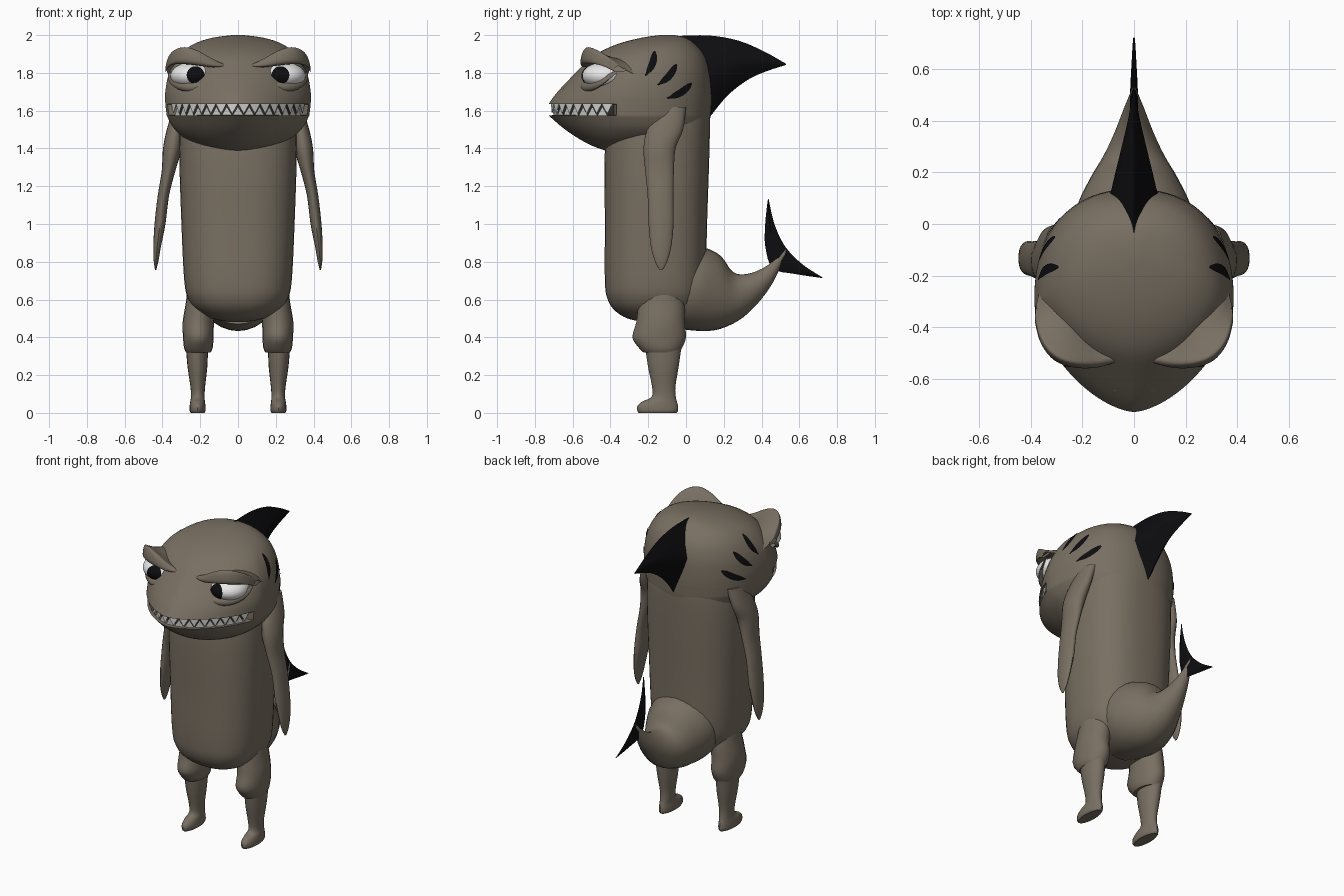
import bpy, bmesh, math
from mathutils import Vector
from mathutils.bvhtree import BVHTree

if "Cube" in bpy.data.objects:
    bpy.data.objects.remove(bpy.data.objects["Cube"])


def material(name, rgb):
    m = bpy.data.materials.new(name)
    m.diffuse_color = (*rgb, 1)
    m.use_nodes = True
    m.node_tree.nodes["Principled BSDF"].inputs["Base Color"].default_value = m.diffuse_color
    return m


SKIN = material("taupe skin", (0.19, 0.16, 0.122))
BLACK = material("fin black", (0.004, 0.004, 0.005))
WHITE = material("eye white", (0.8, 0.8, 0.8))
TEETH = material("tooth grey white", (0.62, 0.62, 0.60))
MOUTH = material("mouth dark", (0.03, 0.027, 0.025))


def mesh_object(name, verts, faces, mats, angle=40):
    bm = bmesh.new()
    vs = [bm.verts.new(v) for v in verts]
    for f in faces:
        bm.faces.new([vs[i] for i in f])
    bmesh.ops.recalc_face_normals(bm, faces=bm.faces)
    me = bpy.data.meshes.new(name)
    bm.to_mesh(me)
    bm.free()
    for m in mats:
        me.materials.append(m)
    for p in me.polygons:
        p.use_smooth = True
    me.set_sharp_from_angle(angle=math.radians(angle))
    ob = bpy.data.objects.new(name, me)
    bpy.context.collection.objects.link(ob)
    return ob


def loft(name, rings, mats, caps=True, closed=True, angle=40):
    n = len(rings[0])
    verts = [p for r in rings for p in r]
    faces = []
    for k in range(len(rings) - 1):
        for i in range(n if closed else n - 1):
            j = (i + 1) % n
            faces.append((k * n + i, k * n + j, (k + 1) * n + j, (k + 1) * n + i))
    if caps:
        faces += [tuple(range(n)), tuple(range((len(rings) - 1) * n, len(rings) * n))]
    return mesh_object(name, verts, faces, mats, angle)


def smooth(rows, k=4):
    """Catmull-Rom resampling of rows of numbers."""
    out = []
    for i in range(len(rows) - 1):
        a, b, c, d = rows[max(i - 1, 0)], rows[i], rows[i + 1], rows[min(i + 2, len(rows) - 1)]
        for s in range(k):
            t = s / k
            out.append([q + 0.5 * t * (r - p + t * (2 * p - 5 * q + 4 * r - w + t * (3 * (q - r) + w - p)))
                        for p, q, r, w in zip(a, b, c, d)])
    return out + [list(rows[-1])]


def outline(z, yf, yb, w, yc, nf, nb, seg):
    """Horizontal ring with its own front and back roundness."""
    ring = []
    for i in range(seg):
        a = 2 * math.pi * (i + 0.5) / seg
        c, s = math.cos(a), math.sin(a)
        e = 2 / (nf if s < 0 else nb)
        x = w * math.copysign(abs(c) ** e, c)
        y = yc + ((yb - yc) * s ** e if s > 0 else -(yc - yf) * (-s) ** e)
        ring.append((x, y, z))
    return ring


def limb(name, rows, sx, seg=20):
    """Vertical limb from rows of z, x, y, radius x, radius y."""
    rings = [[(sx * (x + rx * math.cos(2 * math.pi * i / seg)), y + ry * math.sin(2 * math.pi * i / seg), z)
              for i in range(seg)] for z, x, y, rx, ry in rows]
    return loft(name, rings, [SKIN])


# Body
body = smooth([(1.72, -.36, .10, .27), (1.60, -.40, .125, .30), (1.40, -.43, .125, .312), (1.0, -.43, .112, .30),
               (.70, -.43, .105, .285), (.60, -.415, .09, .262), (.54, -.375, .06, .215), (.50, -.31, .0, .14),
               (.48, -.22, -.08, .04)])
loft("body", [outline(z, f, b, w, -.16, 2.5, 2.5, 48) for z, f, b, w in body], [SKIN])

# Head with a mouth groove around the snout
upper = smooth([(2.0, -.14, -.06, .03, -.1, 2), (1.985, -.24, .0, .14, -.13, 2), (1.95, -.37, .05, .24, -.18, 2),
                (1.89, -.49, .10, .315, -.24, 1.85), (1.80, -.585, .128, .365, -.28, 1.65),
                (1.70, -.68, .135, .385, -.3, 1.6), (1.635, -.728, .135, .385, -.3, 1.6)])
lower = smooth([(1.575, -.728, .13, .378, -.3, 1.6), (1.50, -.64, .12, .335, -.28, 1.7),
                (1.43, -.53, .09, .245, -.27, 1.9), (1.39, -.43, .02, .13, -.27, 2), (1.378, -.36, -.2, .03, -.28, 2)])


def head_ring(r):
    return outline(*r[:5], r[5], 2.3, 96)


def inset(ring, z, s):
    return [(x * s, -.3 + (y + .3) * s, z) if y < -.38 else (x, y, z) for x, y, _ in ring]


top_lip, low_lip = head_ring(upper[-1]), head_ring(lower[0])
rings = [head_ring(r) for r in upper] + [inset(top_lip, 1.633, .88), inset(low_lip, 1.577, .88)]
rings += [head_ring(r) for r in lower]
head = loft("head", rings, [SKIN, MOUTH])
for p in head.data.polygons:
    if 1.58 < p.center.z < 1.63 and p.center.y < -.38:
        p.material_index = 1
head_tree = BVHTree.FromPolygons([v.co for v in head.data.vertices], [p.vertices[:] for p in head.data.polygons])

# Interlocking teeth spaced evenly along the lip
path = [Vector((x, y, 0)) for x, y, _ in top_lip if y < -.385]
lengths = [0]
for a, b in zip(path, path[1:]):
    lengths.append(lengths[-1] + (b - a).length)


def lip(t, s):
    d = min(max(t, 0), 1) * lengths[-1]
    k = next(i for i in range(1, len(path)) if lengths[i] >= d - 1e-9)
    p = path[k - 1].lerp(path[k], (d - lengths[k - 1]) / (lengths[k] - lengths[k - 1]))
    return Vector((p.x * s, -.3 + (p.y + .3) * s, 0))


for name, base, tip, shift, count, scale in (("upper_teeth", 1.637, 1.583, 0, 16, .97),
                                             ("lower_teeth", 1.573, 1.622, .5, 15, .95)):
    verts, faces = [], []
    for i in range(count):
        t0, t1 = (i + shift) / 16, (i + 1 + shift) / 16
        tm = (t0 + t1) / 2
        n = len(verts)
        for p, z in ((lip(t0, scale), base), (lip(t1, scale), base), (lip(tm, scale - .06), base), (lip(tm, scale), tip)):
            verts.append((p.x, p.y, z))
        faces += [(n, n + 1, n + 3), (n + 1, n + 2, n + 3), (n + 2, n, n + 3), (n, n + 2, n + 1)]
    mesh_object(name, verts, faces, [TEETH], 20)


def decal(name, rows, tree, origin, direction, mat):
    """Thin painted patch laid on a surface by casting rays."""
    d = Vector(direction)
    pts = []
    for row in rows:
        line = []
        for uv in row:
            hit = tree.ray_cast(Vector(origin(*uv)), d)[0]
            line.append((hit if hit else Vector(origin(*uv)) + d) - d * .005)
        pts.append(line)
    return loft(name, pts, [mat], caps=False, closed=False)


# Side stripes: y, z start, y, z end
STRIPES = [(-.165, 1.915, -.215, 1.785), (-.05, 1.845, -.15, 1.735), (.03, 1.745, -.10, 1.665)]
# Brow columns: x, lid edge z, crest z, y
BROW = [(.075, 1.83, 1.85, -.535), (.13, 1.822, 1.875, -.555), (.2, 1.832, 1.92, -.56), (.27, 1.84, 1.947, -.55),
        (.33, 1.843, 1.937, -.515), (.37, 1.832, 1.90, -.45), (.383, 1.80, 1.84, -.38)]

for sx, side in ((1, "left"), (-1, "right")):
    for k, (y0, z0, y1, z1) in enumerate(STRIPES):
        a, b = Vector((y0, z0)), Vector((y1, z1))
        across = Vector((z0 - z1, y1 - y0)).normalized()
        rows = []
        for i in range(9):
            t = i / 8
            w = .019 * (1 - abs(2 * t - .9) ** 3) if t < .95 else .004
            c = a.lerp(b, t) + across * .012 * math.sin(math.pi * t)
            rows.append([c + across * max(w, .003) * s for s in (-1, 0, 1)])
        decal(f"{side}_stripe_{k + 1}", rows, head_tree, lambda y, z: (sx, y, z), (-sx, 0, 0), BLACK)

    # Eyeball and pupil
    ball = []
    for i in range(1, 20):
        a = math.pi * i / 20
        ball.append([(sx * (.24 + .118 * math.sin(a) * math.cos(b)), -.432 - .118 * math.cos(a),
                      1.785 + .072 * math.sin(a) * math.sin(b)) for b in [math.pi * j / 16 for j in range(32)]])
    eye = loft(f"{side}_eye", ball, [WHITE], angle=60)
    tree = BVHTree.FromPolygons([v.co for v in eye.data.vertices], [p.vertices[:] for p in eye.data.polygons])
    rows = []
    for i in range(13):
        a = math.pi * (.02 + .96 * i / 12)
        rows.append([(sx * .225 + .047 * math.sin(a) * s, 1.788 + .047 * math.cos(a)) for s in (-1, -.5, 0, .5, 1)])
    decal(f"{side}_pupil", rows, tree, lambda x, z: (x, -1, z), (0, 1, 0), BLACK)

    # Brow flaring above the eye
    rows = [[(sx * x, y + .09, e + .01) for x, e, c, y in BROW], [(sx * x, y, e) for x, e, c, y in BROW],
            [(sx * x, y - .004, e * .6 + c * .4) for x, e, c, y in BROW],
            [(sx * x, y + .012, c) for x, e, c, y in BROW],
            [(sx * x, y + .035, c - .008) for x, e, c, y in BROW],
            [(sx * x * .98, y + .09, c - .045) for x, e, c, y in BROW],
            [(sx * x * .9, y + .19, c - .07) for x, e, c, y in BROW]]
    brow = loft(f"{side}_brow", rows, [SKIN], caps=False, closed=False, angle=180)
    brow.modifiers.new("round", 'SUBSURF').levels = 2
    brow.modifiers["round"].render_levels = 2

    # Lower eyelid, a tapered roll under the eye
    rings = []
    for i in range(17):
        a = math.pi * i / 16
        x, y, z = .24 - .125 * math.cos(a), -.425 - .10 * math.sin(a) - .045 * math.cos(a), 1.80 - .076 * math.sin(a)
        r = .008 + .018 * math.sin(a)
        rings.append([(sx * (x - r * .7 * math.cos(a) * math.cos(b)), y + r * math.sin(b), z - r * math.cos(b))
                      for b in [2 * math.pi * j / 12 for j in range(12)]])
    loft(f"{side}_lower_lid", rings, [SKIN])

    # Nostril bump
    limb(f"{side}_nostril", [(1.73, .07, -.625, .006, .006), (1.72, .07, -.632, .014, .018),
                             (1.705, .07, -.638, .016, .02), (1.692, .07, -.64, .005, .008)], sx, 10)

    # Arm
    limb(f"{side}_arm", smooth([(1.62, .30, -.07, .04, .07), (1.5, .332, -.11, .045, .095), (1.4, .347, -.14, .05, .085),
                                (1.28, .368, -.14, .036, .076), (1.15, .395, -.135, .03, .068),
                                (1.0, .413, -.132, .029, .066), (.88, .428, -.132, .02, .054),
                                (.80, .434, -.132, .012, .032), (.757, .436, -.132, .003, .008)]), sx)

    # Thigh with flared cuff, then shin and foot
    limb(f"{side}_thigh", smooth([(.68, .18, -.13, .085, .10), (.58, .195, -.13, .082, .122), (.48, .21, -.135, .083, .128),
                                  (.40, .21, -.142, .081, .142), (.345, .21, -.135, .076, .115),
                                  (.32, .21, -.13, .065, .095)], 3), sx)
    limb(f"{side}_lower_leg", smooth([(.38, .218, -.12, .06, .10), (.25, .215, -.12, .053, .082), (.14, .213, -.118, .039, .062),
                                      (.085, .213, -.118, .036, .064), (.06, .214, -.14, .039, .092),
                                      (.035, .214, -.15, .042, .108), (.012, .214, -.15, .042, .108),
                                      (0, .214, -.15, .036, .10)], 3), sx)

# Tail: top y, z, bottom y, z, half width
tail = smooth([(-.02, .90, -.14, .47, .22), (.10, .875, .0, .44, .225), (.185, .83, .15, .437, .175),
               (.25, .745, .28, .49, .118), (.33, .737, .38, .58, .075), (.43, .78, .46, .69, .04),
               (.53, .87, .52, .82, .008)])
rings = []
for ty, tz, by, bz, w in tail:
    rings.append([(w * math.sin(a), (ty + by) / 2 + (ty - by) / 2 * math.cos(a), (tz + bz) / 2 + (tz - bz) / 2 * math.cos(a))
                  for a in [2 * math.pi * i / 28 for i in range(28)]])
loft("tail", rings, [SKIN])

# Back fin: top edge y, z, middle y, z, bottom edge y, z, half width
fin = smooth([(-.06, 1.995, .08, 1.80, .125, 1.565, .10), (.12, 1.998, .20, 1.83, .22, 1.68, .072),
              (.28, 1.97, .31, 1.86, .33, 1.765, .045), (.42, 1.91, .42, 1.86, .43, 1.81, .02),
              (.53, 1.848, .53, 1.845, .53, 1.842, .002)])
rings = []
for ty, tz, my, mz, by, bz, w in fin:
    right = []
    for i in range(9):
        t = i / 8
        p, q, r = (1 - t) * (1 - 2 * t), 4 * t * (1 - t), t * (2 * t - 1)
        right.append((w * (1 - abs(2 * t - 1) ** 1.3), p * ty + q * my + r * by, p * tz + q * mz + r * bz))
    rings.append(right + [(-x, y, z) for x, y, z in right[-2:0:-1]])
loft("back_fin", rings, [BLACK], angle=35)

# Crescent tail fin: front edge y, z, rear edge y, z
crescent = smooth([(.434, 1.135, .438, 1.13), (.42, 1.01, .462, 1.02), (.42, .88, .497, .93), (.46, .765, .545, .855),
                   (.58, .735, .625, .78), (.72, .714, .722, .718)])
rings = []
for i, (fy, fz, ry, rz) in enumerate(crescent):
    my, mz, w = (fy + ry) / 2, (fz + rz) / 2, .003 + .013 * math.sin(math.pi * i / (len(crescent) - 1))
    rings.append([(0, fy, fz), (w, my, mz), (0, ry, rz), (-w, my, mz)])
loft("tail_fin", rings, [BLACK])
